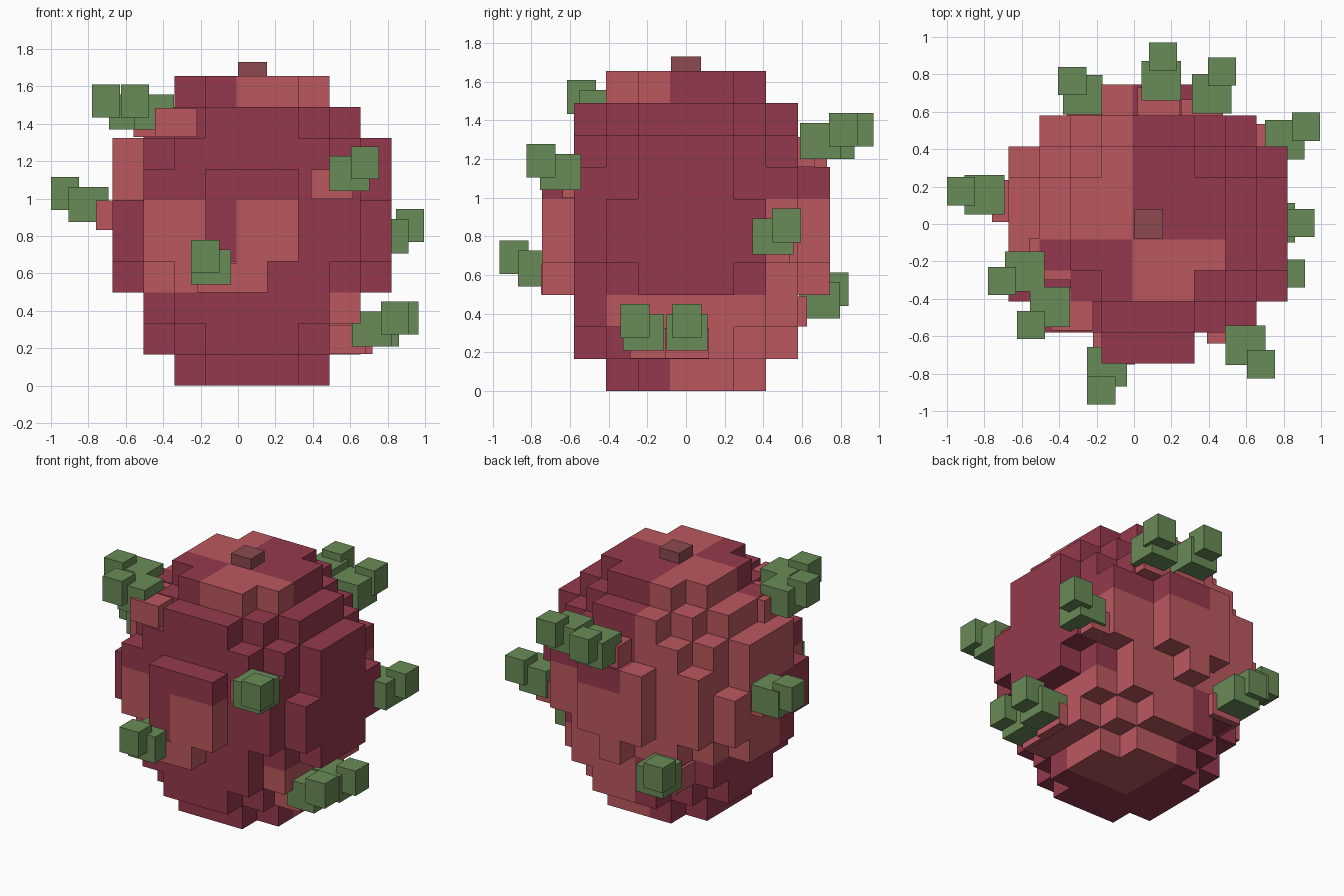
import bpy, bmesh
from mathutils import Vector

if "Cube" in bpy.data.objects:
    bpy.data.objects.remove(bpy.data.objects["Cube"])


def lin(c):
    c /= 255
    return c / 12.92 if c <= 0.04045 else ((c + 0.055) / 1.055) ** 2.4


def material(name, r, g, b):
    m = bpy.data.materials.new(name)
    m.diffuse_color = (lin(r), lin(g), lin(b), 1)
    m.use_nodes = True
    m.node_tree.nodes["Principled BSDF"].inputs["Base Color"].default_value = m.diffuse_color
    return m


DARK = material("dark red", 148, 57, 76)
PINK = material("pink red", 187, 88, 95)
GREEN = material("leaf green", 105, 139, 87)
BROWN = material("stalk brown", 140, 74, 80)

S = 0.1656                         # block size
ORIGIN = Vector((0.075 - 4.5 * S, -4.5 * S, 0))

# Half width in x for each row away from the middle, layer by layer upward
LAYERS = [
    (2, 2, 1), (3, 3, 2, 1), (3, 3, 3, 2), (4, 4, 3, 2, 0), (4, 4, 4, 3, 1),
    (4, 4, 4, 3, 1), (4, 4, 3, 3, 1), (4, 4, 3, 2), (3, 3, 2, 1), (2, 2, 1),
]
# Patches of three blocks per side that are pink, for each patch level
PINK_PATCHES = [
    {(2, 0), (2, 1), (1, 1), (1, 2), (2, 2)},
    {(0, 0), (1, -1), (-1, 1), (0, 1), (0, 2), (1, 2), (2, 2)},
    {(-1, 0), (-1, 1), (0, 1), (0, 2)},
    {(1, 0), (0, 1)},
]


def filled(i, j, k):
    if not 0 <= k < len(LAYERS):
        return False
    row = abs(j - 4)
    return row < len(LAYERS[k]) and abs(i - 4) <= LAYERS[k][row]


def build_body():
    bm = bmesh.new()
    for k in range(10):
        for j in range(9):
            for i in range(9):
                if not filled(i, j, k):
                    continue
                pink = ((i - 1) // 3, (j - 1) // 3) in PINK_PATCHES[k // 3]
                mid = Vector((i + 0.5, j + 0.5, k + 0.5))
                for axis in range(3):
                    for sign in (-1, 1):
                        n = Vector((0, 0, 0))
                        n[axis] = sign
                        if filled(i + int(n.x), j + int(n.y), k + int(n.z)):
                            continue
                        u = Vector((0, 0, 0))
                        u[(axis + 1) % 3] = 0.5
                        v = n.cross(u)
                        c = mid + n * 0.5
                        corners = (c - u - v, c + u - v, c + u + v, c - u + v)
                        f = bm.faces.new([bm.verts.new(ORIGIN + p * S) for p in corners])
                        f.material_index = int(pink)
    bmesh.ops.remove_doubles(bm, verts=bm.verts, dist=1e-4)
    me = bpy.data.meshes.new("body")
    bm.to_mesh(me)
    bm.free()
    me.materials.append(DARK)
    me.materials.append(PINK)
    bpy.context.collection.objects.link(bpy.data.objects.new("body", me))


def box(name, low, size, mat):
    bm = bmesh.new()
    bmesh.ops.create_cube(bm, size=1)
    for v in bm.verts:
        v.co = Vector([low[a] + (v.co[a] + 0.5) * size[a] for a in range(3)])
    me = bpy.data.meshes.new(name)
    bm.to_mesh(me)
    bm.free()
    me.materials.append(mat)
    bpy.context.collection.objects.link(bpy.data.objects.new(name, me))


build_body()
box("stalk", (0, -0.077, 1.64), (0.154, 0.154, 0.09), BROWN)

# Sprouts: low x,y of the base, the large leaf and the small leaf, then leaf z
SPROUTS = [
    ((-0.22, -0.75), (-0.25, -0.87), (-0.25, -0.965), 0.54),
    ((-0.56, -0.30), (-0.69, -0.36), (-0.78, -0.38), 1.37),
    ((-0.445, -0.57), (-0.555, -0.55), (-0.625, -0.615), 1.37),
    ((-0.76, 0.01), (-0.905, 0.05), (-1.0, 0.10), 0.875),
    ((0.39, -0.64), (0.49, -0.755), (0.605, -0.825), 1.04),
    ((0.46, -0.29), (0.61, -0.325), (0.765, -0.34), 0.21),
    ((0.495, -0.105), (0.65, -0.10), (0.815, -0.07), 0.21),
    ((0.57, 0.31), (0.70, 0.345), (0.845, 0.445), 0.705),
    ((0.02, 0.505), (0.04, 0.66), (0.08, 0.82), 1.20),
    ((0.25, 0.44), (0.31, 0.59), (0.395, 0.74), 1.20),
    ((-0.36, 0.40), (-0.38, 0.585), (-0.405, 0.69), 0.375),
]
for base, large, small, z in SPROUTS:
    box("sprout_base", (*base, z - 0.042), (0.225, 0.225, 0.157), PINK)
    box("large_leaf", (*large, z), (0.212, 0.212, 0.187), GREEN)
    box("small_leaf", (*small, z + 0.064), (0.15, 0.15, 0.175), GREEN)
